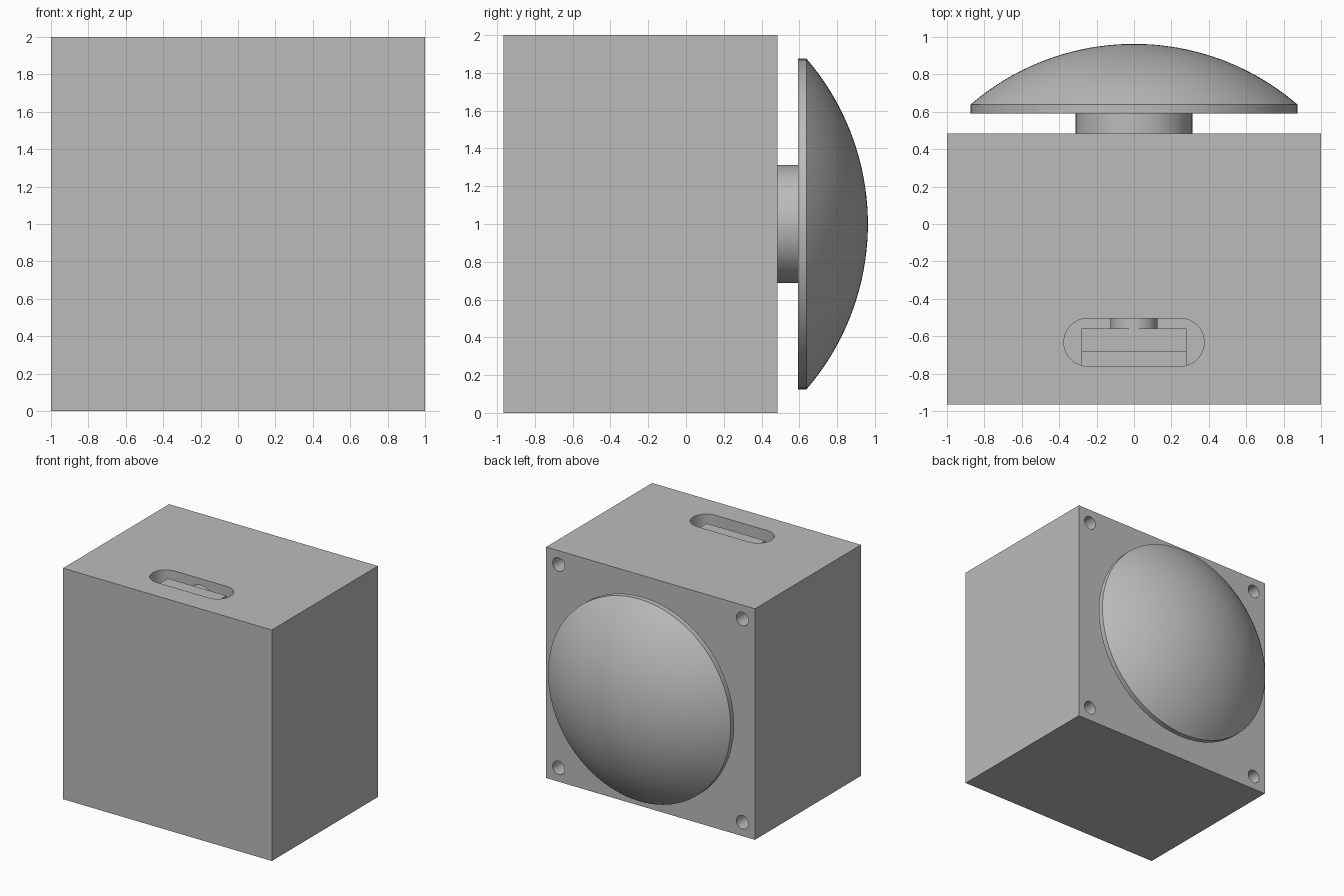
import bpy, math

if "Cube" in bpy.data.objects:
    bpy.data.objects.remove(bpy.data.objects["Cube"])

grey = bpy.data.materials.new("plain grey")
grey.diffuse_color = (0.5, 0.5, 0.5, 1)
grey.use_nodes = True
grey.node_tree.nodes["Principled BSDF"].inputs["Base Color"].default_value = grey.diffuse_color


def finish(ob, name, smooth=True):
    ob.name = name
    ob.data.materials.clear()
    ob.data.materials.append(grey)
    if smooth:
        bpy.ops.object.shade_smooth_by_angle(angle=math.radians(30))
    return ob


def box(name, lo, hi):
    bpy.ops.mesh.primitive_cube_add(size=1, location=[(a + b) / 2 for a, b in zip(lo, hi)])
    ob = bpy.context.object
    ob.scale = [b - a for a, b in zip(lo, hi)]
    bpy.ops.object.transform_apply(location=False, rotation=False, scale=True)
    return finish(ob, name, False)


def rod_y(name, r, x, z, y0, y1, sides=64):
    bpy.ops.mesh.primitive_cylinder_add(vertices=sides, radius=r, depth=y1 - y0,
                                        location=(x, (y0 + y1) / 2, z),
                                        rotation=(math.pi / 2, 0, 0))
    return finish(bpy.context.object, name)


def mesh_object(name, verts, faces):
    me = bpy.data.meshes.new(name)
    me.from_pydata(verts, [], faces)
    ob = bpy.data.objects.new(name, me)
    bpy.context.collection.objects.link(ob)
    bpy.ops.object.select_all(action='DESELECT')
    bpy.context.view_layer.objects.active = ob
    ob.select_set(True)
    return finish(ob, name)


def cut(target, cutter):
    cutter.hide_render = True
    cutter.hide_viewport = True
    mod = target.modifiers.new("cut", 'BOOLEAN')
    mod.operation = 'DIFFERENCE'
    mod.solver = 'EXACT'
    mod.object = cutter


# Main housing block
housing = box("housing", (-1, -0.965, 0), (1, 0.485, 2))

# Rounded slot in the top
SLOT_Y, SLOT_R, SLOT_X, FLOOR = -0.6325, 0.1275, 0.2475, 1.7
outline = []
for side, start in ((1, -90), (-1, 90)):
    for i in range(25):
        a = math.radians(start + i * 7.5)
        outline.append((side * SLOT_X + SLOT_R * math.cos(a), SLOT_Y + SLOT_R * math.sin(a)))
n = len(outline)
verts = [(x, y, z) for z in (FLOOR, 2.1) for x, y in outline]
faces = [tuple(reversed(range(n))), tuple(range(n, 2 * n))]
faces += [(i, (i + 1) % n, n + (i + 1) % n, n + i) for i in range(n)]
cut(housing, mesh_object("slot_cutter", verts, faces))

# Screw holes in the corners of the back
for x in (-0.88, 0.88):
    for z in (0.12, 1.88):
        cut(housing, rod_y("screw_hole_cutter", 0.058, x, z, 0.25, 0.6, 32))

# Stepped latch and its pin inside the slot
box("latch_block", (-0.28, -0.685, FLOOR), (0.28, -0.56, 1.95))
box("latch_step", (-0.28, -0.758, FLOOR), (0.28, -0.685, 1.88))
rod_y("latch_pin", 0.125, 0, 1.82, -0.56, -0.50)

# Button stem
rod_y("button_stem", 0.312, 0, 1, 0.48, 0.60)

# Domed button: rim plus spherical cap, turned about the y axis
R, Y0, Y1, TOP, SEG = 0.875, 0.592, 0.638, 0.963, 96
h = TOP - Y1
ball = (R * R + h * h) / (2 * h)
half = math.asin(R / ball)
profile = [(R, Y0), (R, Y1)]
for i in range(1, 20):
    a = half * (1 - i / 20)
    profile.append((ball * math.sin(a), TOP - ball + ball * math.cos(a)))
verts = [(r * math.cos(2 * math.pi * k / SEG), y, 1 + r * math.sin(2 * math.pi * k / SEG))
         for r, y in profile for k in range(SEG)]
faces = [tuple(range(SEG))]
for j in range(len(profile) - 1):
    for k in range(SEG):
        m = (k + 1) % SEG
        faces.append((j * SEG + k, (j + 1) * SEG + k, (j + 1) * SEG + m, j * SEG + m))
verts.append((0, TOP, 1))
last = (len(profile) - 1) * SEG
faces += [(last + k, len(verts) - 1, last + (k + 1) % SEG) for k in range(SEG)]
mesh_object("button_dome", verts, faces)
